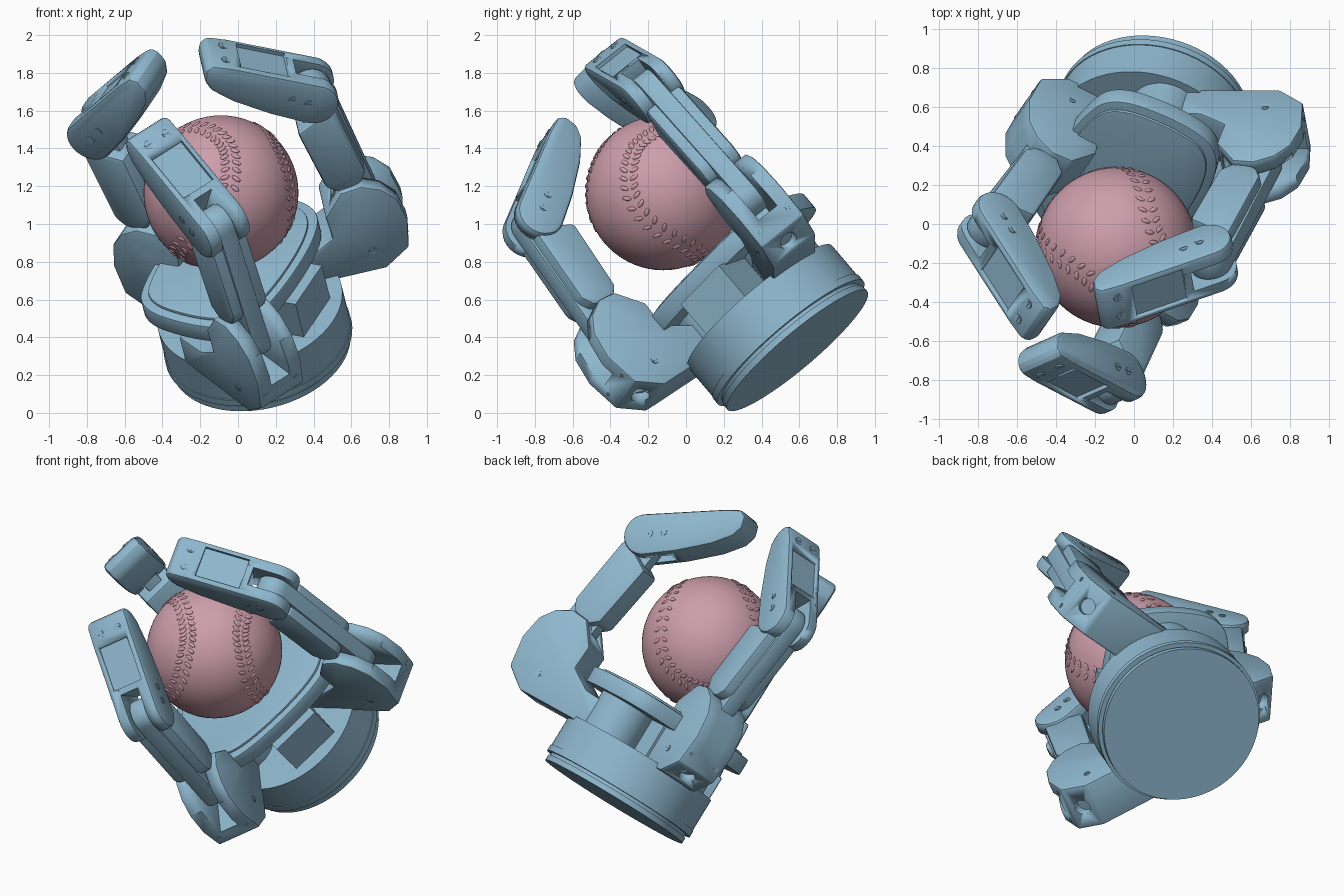
import bpy, bmesh, math
from mathutils import Matrix, Vector

cube = bpy.data.objects.get("Cube")
if cube:
    bpy.data.objects.remove(cube, do_unlink=True)


def material(name, rgb):
    m = bpy.data.materials.new(name)
    m.use_nodes = True
    m.diffuse_color = (*rgb, 1)
    m.node_tree.nodes["Principled BSDF"].inputs["Base Color"].default_value = (*rgb, 1)
    return m


BLUE = material("steel_blue", (0.27, 0.47, 0.61))
PINK = material("dusty_pink", (0.61, 0.34, 0.41))


def frame(origin, x, z, parent=Matrix.Identity(4)):
    """Right-handed local frame from its x and z directions."""
    x, z = Vector(x).normalized(), Vector(z).normalized()
    y = z.cross(x)
    m = Matrix((x, y, z)).transposed().to_4x4()
    m.translation = Vector(origin)
    return parent @ m


def finish(bm, name, mat=BLUE, angle=25):
    bmesh.ops.recalc_face_normals(bm, faces=bm.faces)
    me = bpy.data.meshes.new(name)
    bm.to_mesh(me)
    bm.free()
    me.materials.append(mat)
    ob = bpy.data.objects.new(name, me)
    bpy.context.collection.objects.link(ob)
    bpy.ops.object.select_all(action='DESELECT')
    ob.select_set(True)
    bpy.context.view_layer.objects.active = ob
    bpy.ops.object.shade_smooth_by_angle(angle=math.radians(angle))
    return ob


def prism(name, pts, half, m, bevel=0.0, mid=0.0):
    """Profile in local x/z, extruded along local y by +-half."""
    bm = bmesh.new()
    face = bm.faces.new([bm.verts.new((x, mid - half, z)) for x, z in pts])
    new = bmesh.ops.extrude_face_region(bm, geom=[face])["geom"]
    bmesh.ops.translate(bm, vec=(0, 2 * half, 0),
                        verts=[v for v in new if isinstance(v, bmesh.types.BMVert)])
    bmesh.ops.recalc_face_normals(bm, faces=bm.faces)
    if bevel:
        sharp = [e for e in bm.edges if e.calc_face_angle(0) > 0.5]
        bmesh.ops.bevel(bm, geom=sharp, offset=bevel, segments=2, profile=0.5, affect='EDGES')
    bm.transform(m)
    return finish(bm, name)


def cut(ob, *cutters):
    for c in cutters:
        c.hide_render = True
        mod = ob.modifiers.new("cut", 'BOOLEAN')
        mod.operation, mod.solver, mod.object = 'DIFFERENCE', 'EXACT', c
    bpy.context.view_layer.update()
    me = bpy.data.meshes.new_from_object(
        ob.evaluated_get(bpy.context.evaluated_depsgraph_get()))
    ob.modifiers.clear()
    ob.data = me
    for c in cutters:
        bpy.data.objects.remove(c, do_unlink=True)


def arc(cx, cz, r, a0, a1, n):
    return [(cx + r * math.cos(math.radians(a0 + (a1 - a0) * i / n)),
             cz + r * math.sin(math.radians(a0 + (a1 - a0) * i / n))) for i in range(n + 1)]


def box(x0, x1, z0, z1):
    return [(x0, z0), (x1, z0), (x1, z1), (x0, z1)]


def rounded(pts, times=3):
    for _ in range(times):
        out = []
        for p, q in zip(pts, pts[1:] + pts[:1]):
            out += [(p[0] * k + q[0] * (1 - k), p[1] * k + q[1] * (1 - k)) for k in (0.75, 0.25)]
        pts = out
    return pts


def screw(name, pos, axis, m, r=0.024):
    """Low screw head with a slot across it."""
    side = (0, 0, 1) if abs(axis[2]) < 0.5 else (1, 0, 0)
    f = frame(pos, Vector(axis).cross(Vector(side)), side, m)
    prism(name, arc(0, 0, r, 0, 337.5, 15), 0.004, f)
    prism(name + "_slot", box(-r * 0.7, r * 0.7, -0.004, 0.004), 0.007, f)


# Tilted hand frame: x towards the thumb, z along the palm axis
HAND = frame((0.12, 0.59, 0.33), (-0.88, 0.45, 0.157), (-0.188, -0.636, 0.748))
FLAT = frame((0, 0, 0), (1, 0, 0), (0, 1, 0), HAND)  # profiles drawn in the palm plane


def slab(name, pts, h0, h1, bevel=0.0):
    return prism(name, pts, (h1 - h0) / 2, FLAT, bevel, -(h0 + h1) / 2)


def disc(name, r, h0, h1, x=0, y=0, n=64):
    return slab(name, arc(x, y, r, 0, 360 - 360 / n, n - 1), h0, h1)


# Round base in stacked layers
for name, r, h0, h1 in (("base_plate", 0.485, 0, 0.035), ("base_groove", 0.475, 0.03, 0.06),
                        ("base_flange", 0.505, 0.055, 0.095), ("base_drum", 0.5, 0.09, 0.31)):
    disc(name, r, h0, h1)

# Core, finger pivots and palm
slab("palm_core", box(-0.4, 0.33, -0.17, 0.15), 0.3, 0.54)
half = [(0.44, 0.24), (0.37, 0.48), (0.02, 0.54), (-0.24, 0.5), (-0.34, 0.26)]
palm = half + [(x, -y) for x, y in reversed(half)]
slab("palm_plate", rounded(palm), 0.53, 0.635, 0.008)
slab("palm_pad", rounded([(x * 0.9 + 0.01, y * 0.9) for x, y in palm]), 0.63, 0.65, 0.006)
for side in (1, -1):
    disc("finger_pivot", 0.18, 0.3, 0.54, 0.03, 0.28 * side, 32)


def finger(name, pivot, direction, j2, angle):
    f = frame((*pivot, 0), direction, (0, 0, 1), HAND)
    j1 = Vector((0.55, 0, 0.68))
    j2 = Vector((j2[0], 0, j2[1]))

    # Knuckle block with a slot for the link
    block = prism(name + "_knuckle", [(0.02, 0.29), (0.6, 0.28), (0.74, 0.38), (0.77, 0.57),
                                      (0.74, 0.72), (0.67, 0.81), (0.57, 0.86), (0.46, 0.85),
                                      (0.35, 0.71), (0.36, 0.56), (0.22, 0.48), (0.02, 0.47)],
                  0.145, f, 0.012)
    hole = frame((0.67, 0, 0.33), (0, 1, 0), (0.8, 0, 0.6), f)
    cut(block, prism("slot", box(0.41, 1, 0.5, 1.2), 0.062, f),
        prism("hole", arc(0, 0, 0.05, 0, 345, 23), 0.05, hole))
    for w in (-0.1, 0.1):
        screw(name + "_knuckle_screw", (0.75, w, 0.46), (0.98, 0, -0.17), f, 0.016)
        screw(name + "_pin", (0.55, w * 1.45, 0.42), (0, 1, 0), f, 0.02)

    # Middle link: strap between the joints with a housing around it
    axis = (j2 - j1).normalized()
    out = Vector((axis.z, 0, -axis.x))
    g = frame(j1, axis, out, f)
    span = (j2 - j1).length
    prism(name + "_strap", arc(span, 0, 0.105, -90, 90, 14) + arc(0, 0, 0.11, 90, 270, 14),
          0.052, g, 0.008)
    prism(name + "_link", [(0.14, -0.05), (0.22, -0.13), (0.63, -0.15), (0.71, 0.06),
                           (0.69, 0.09), (0.24, 0.1), (0.18, 0.06)], 0.115, g, 0.022)

    # Fingertip with fork, recessed panel and screws
    a = math.radians(angle)
    t = frame(j2, (-math.cos(a), 0, math.sin(a)), (math.sin(a), 0, math.cos(a)), f)
    tip = prism(name + "_tip", arc(0, 0, 0.13, 90, 270, 14) +
                [(0.2, -0.13), (0.43, -0.11), (0.57, -0.075), (0.63, -0.03), (0.655, 0.04),
                 (0.63, 0.085), (0.52, 0.1)], 0.135, t, 0.025)
    cut(tip, prism("fork", box(-0.3, 0.15, -0.3, 0.3), 0.06, t),
        prism("panel", [(0.19, 0.098), (0.47, 0.082), (0.47, 0.3), (0.19, 0.3)], 0.1, t))
    for w in (-0.06, 0.06):
        screw(name + "_tip_screw", (0.55, w, 0.096), (0, 0, 1), t)
    for side in (-1, 1):
        for s in (0.04, 0.13):
            screw(name + "_joint_screw", (s, 0.135 * side, 0.0), (0, 1, 0), t, 0.022)


finger("front_finger", (0.11, 0.335), (-0.89, 0.46, 0), (0.48, 1.43), 31)
finger("left_finger", (0, -0.27), (-0.82, -0.57, 0), (0.44, 1.47), 34.5)
finger("thumb", (-0.07, -0.01), (1, 0, 0), (0.745, 1.435), 48)

# Ball with a raised double row of stitches
CENTRE, R = Vector((-0.09, -0.12, 1.165)), 0.41
bm = bmesh.new()
bmesh.ops.create_uvsphere(bm, u_segments=64, v_segments=32, radius=R,
                          matrix=Matrix.Translation(CENTRE))
finish(bm, "ball", PINK, 40)


def seam(t, b=0.4):
    al = math.pi / 2 - (math.pi / 2 - b) * math.cos(t)
    be = t / 2 + b * math.sin(2 * t)
    return Vector((math.sin(al) * math.cos(be), math.sin(al) * math.sin(be), math.cos(al)))


turn = Matrix.Rotation(math.radians(35), 3, 'Z') @ Matrix.Rotation(math.radians(50), 3, 'X')
bm = bmesh.new()
COUNT = 92
for i in range(COUNT):
    t = 4 * math.pi * i / COUNT
    n = turn @ seam(t)
    along = (turn @ (seam(t + 0.01) - seam(t - 0.01))).normalized()
    across = n.cross(along)
    for side in (-1, 1):
        p = (n + across * 0.075 * side).normalized()
        m = frame(CENTRE + p * R, across + along * 0.5 * side, p)
        bmesh.ops.create_icosphere(bm, subdivisions=2, radius=1,
                                   matrix=m @ Matrix.Diagonal((0.026, 0.012, 0.006, 1)))
finish(bm, "ball_stitches", PINK, 60)
